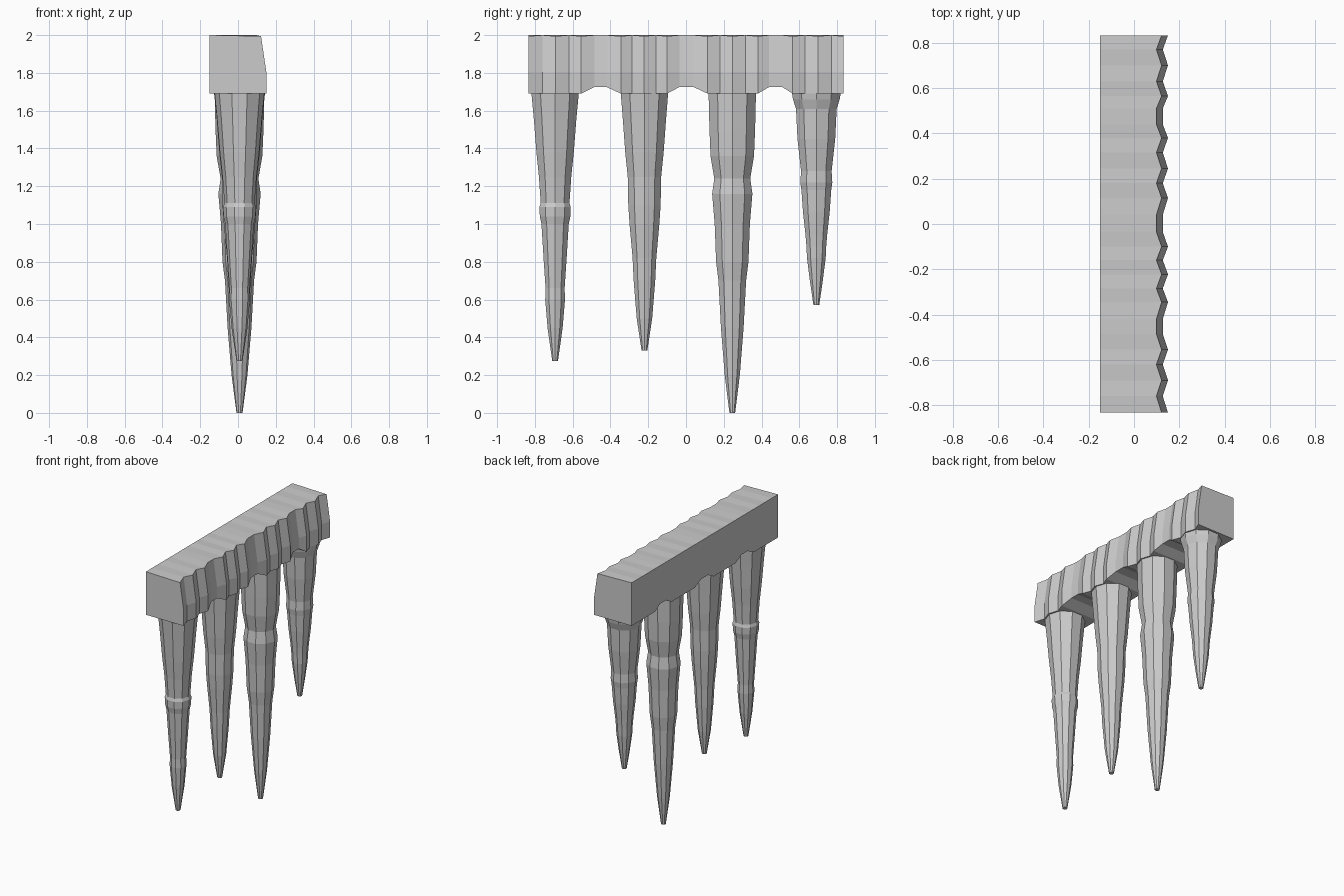
import bpy, bmesh, math


def finish(bm, name):
    bmesh.ops.recalc_face_normals(bm, faces=bm.faces)
    mesh = bpy.data.meshes.new(name)
    bm.to_mesh(mesh)
    bm.free()
    obj = bpy.data.objects.new(name, mesh)
    bpy.context.collection.objects.link(obj)
    return obj


def skin(bm, rings):
    for a, b in zip(rings, rings[1:]):
        n = len(a)
        for i in range(n):
            j = (i + 1) % n
            bm.faces.new((a[i], a[j], b[j], b[i]))


# Ice ledge: (y, ridge 1 / groove 0, underside z) stations along its length
LOW, HIGH = 1.69, 1.725
stations = [
    (-0.833, 1, LOW), (-0.76, 0, LOW), (-0.69, 1, LOW), (-0.62, 0, LOW),
    (-0.555, 1, LOW), (-0.485, 0, HIGH), (-0.42, 0, HIGH), (-0.345, 1, LOW),
    (-0.285, 0, LOW), (-0.222, 1, LOW), (-0.16, 0, LOW), (-0.10, 1, LOW),
    (-0.035, 0, HIGH), (0.04, 0, HIGH), (0.115, 1, LOW), (0.18, 0, LOW),
    (0.245, 1, LOW), (0.315, 0, LOW), (0.38, 1, LOW), (0.44, 0, HIGH),
    (0.51, 0, HIGH), (0.565, 1, LOW), (0.63, 0, LOW), (0.70, 1, LOW),
    (0.77, 0, LOW), (0.833, 1, LOW)]
bm = bmesh.new()
rings = []
for y, ridge, under in stations:
    cut = 0 if ridge else 0.023
    section = [(-0.15, under), (-0.15, 2.0), (0.122 - cut, 2.0 if not ridge else 1.994),
               (0.15 - cut, 1.805), (0.15 - cut, under)]
    rings.append([bm.verts.new((x, y, z)) for x, z in section])
skin(bm, rings)
bm.faces.new(rings[0])
bm.faces.new(rings[-1])
finish(bm, "ice_ledge")


# Icicles: lumpy ten-sided tapers with a small blunt tip
def icicle(name, y, profile, sides=10):
    bm = bmesh.new()
    rings = []
    for z, r in profile:
        rings.append([bm.verts.new((0.008 + r * math.cos(math.tau * i / sides),
                                    y + r * math.sin(math.tau * i / sides), z))
                      for i in range(sides)])
    skin(bm, rings)
    bm.faces.new(rings[-1])
    finish(bm, name)


icicle("icicle_1", -0.693, [
    (1.695, 0.132), (1.55, 0.118), (1.38, 0.104), (1.25, 0.09), (1.11, 0.08),
    (1.09, 0.087), (1.04, 0.085), (1.0, 0.076), (0.8, 0.063), (0.66, 0.053),
    (0.6, 0.055), (0.45, 0.042), (0.275, 0.016)])
icicle("icicle_2", -0.22, [
    (1.695, 0.132), (1.55, 0.12), (1.38, 0.107), (1.25, 0.093), (1.1, 0.09),
    (1.0, 0.083), (0.82, 0.066), (0.7, 0.06), (0.5, 0.043), (0.33, 0.016)])
icicle("icicle_3", 0.245, [
    (1.695, 0.132), (1.5, 0.127), (1.36, 0.121), (1.24, 0.1), (1.16, 0.112),
    (1.0, 0.098), (0.8, 0.09), (0.7, 0.077), (0.45, 0.063), (0.2, 0.042),
    (0.0, 0.016)])
icicle("icicle_4", 0.69, [
    (1.695, 0.136), (1.66, 0.13), (1.61, 0.113), (1.45, 0.105), (1.28, 0.085),
    (1.22, 0.089), (1.18, 0.083), (1.06, 0.074), (0.94, 0.06), (0.88, 0.055),
    (0.82, 0.052), (0.7, 0.036), (0.57, 0.016)])
